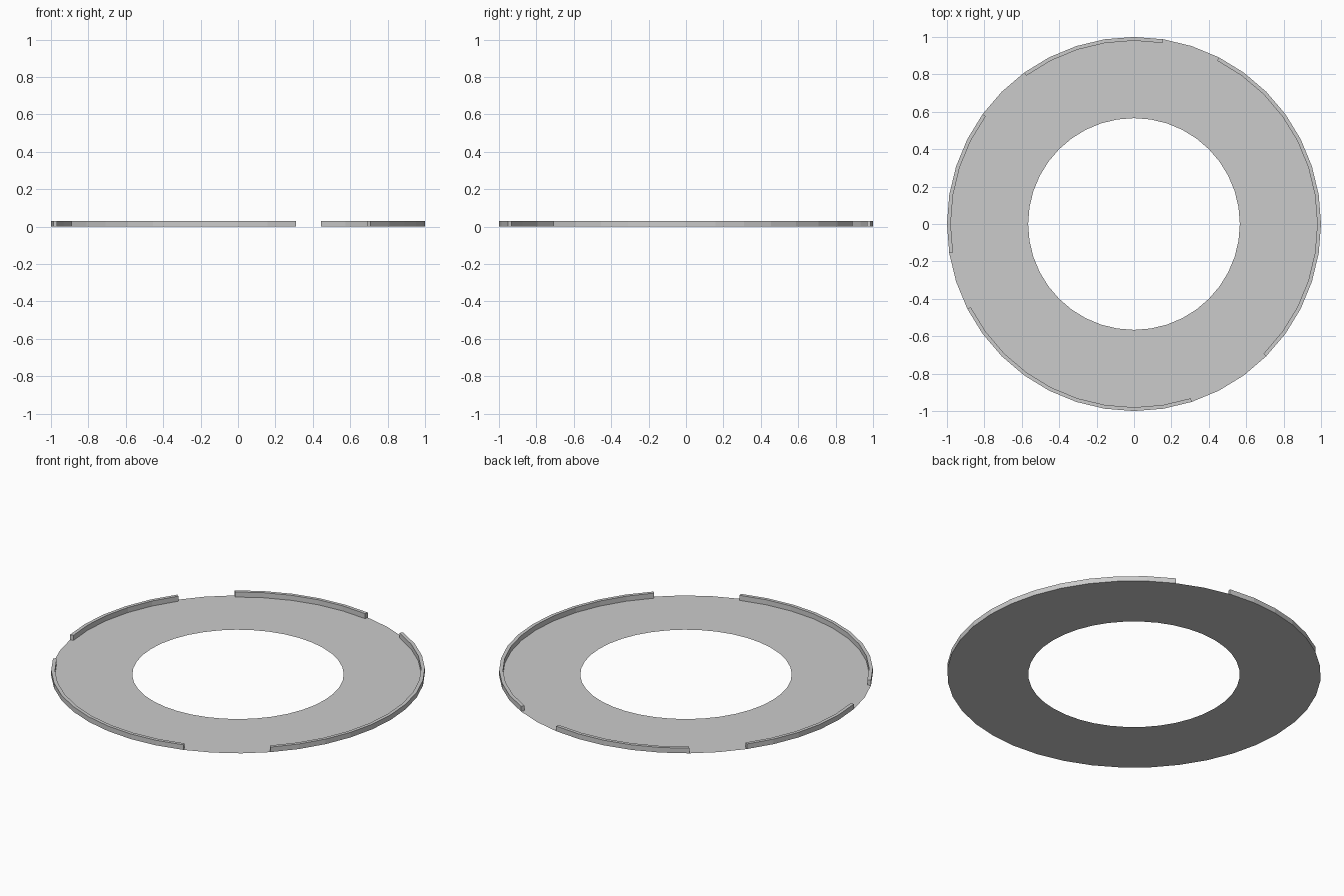
import bpy, bmesh
from math import sin, cos, radians

if "Cube" in bpy.data.objects:
    bpy.data.objects.remove(bpy.data.objects["Cube"])

STEP = 9            # 40-sided rings
OUTER, WALL_IN, HOLE = 1.0, 0.98, 0.566
HEIGHT = 0.03


def point(r, deg, z):
    return (r * cos(radians(deg)), r * sin(radians(deg)), z)


def finish(name, bm):
    mesh = bpy.data.meshes.new(name)
    bm.to_mesh(mesh)
    bm.free()
    obj = bpy.data.objects.new(name, mesh)
    bpy.context.collection.objects.link(obj)
    return obj


# Paper-thin ring floor
bm = bmesh.new()
inner = [bm.verts.new(point(HOLE, a, 0)) for a in range(0, 360, STEP)]
outer = [bm.verts.new(point(OUTER, a, 0)) for a in range(0, 360, STEP)]
for i in range(len(inner)):
    j = (i + 1) % len(inner)
    bm.faces.new((inner[i], outer[i], outer[j], inner[j]))
finish("ring_floor", bm)


# Low curved rim wall between two angles
def rim_wall(name, start, end):
    bm = bmesh.new()
    rows = []
    for a in range(start, end + 1, STEP):
        rows.append([bm.verts.new(point(r, a, z)) for r, z in
                     ((WALL_IN, 0), (OUTER, 0), (OUTER, HEIGHT), (WALL_IN, HEIGHT))])
    for p, q in zip(rows, rows[1:]):
        for k in range(4):
            n = (k + 1) % 4
            bm.faces.new((p[k], p[n], q[n], q[k]))
    bm.faces.new(rows[0])
    bm.faces.new(rows[-1][::-1])
    bmesh.ops.recalc_face_normals(bm, faces=bm.faces)
    finish(name, bm)


rim_wall("rim_wall_right", -45, 63)
rim_wall("rim_wall_back", 81, 126)
rim_wall("rim_wall_left", 144, 189)
rim_wall("rim_wall_front", 207, 288)
